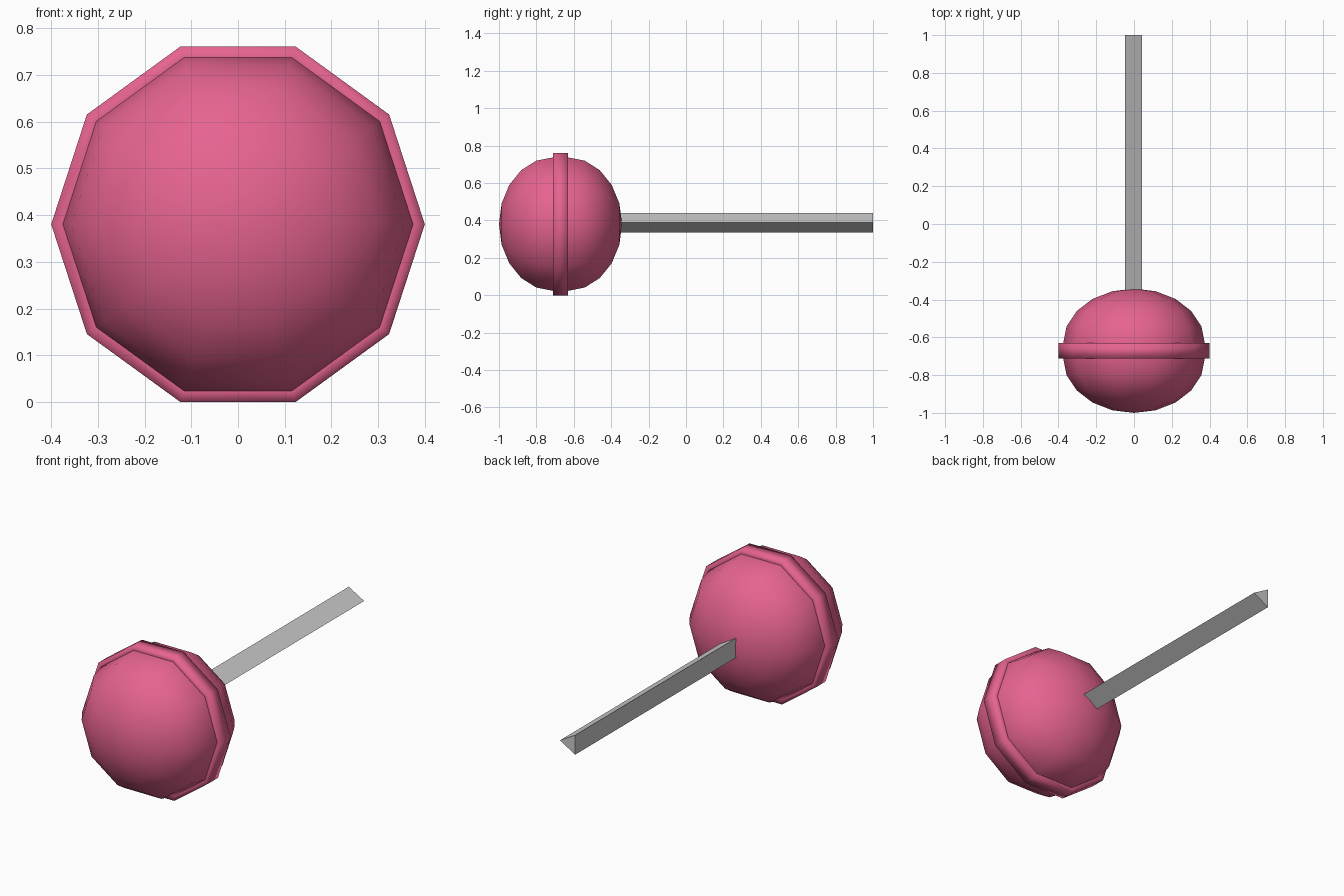
import bpy, bmesh
from math import sin, cos, pi, radians
from mathutils import Vector

if "Cube" in bpy.data.objects:
    bpy.data.objects.remove(bpy.data.objects["Cube"])

SIDES = 10
CENTRE = Vector((0, -0.671, 0.3804))

pink = bpy.data.materials.new("candy_pink")
pink.diffuse_color = (0.79, 0.125, 0.28, 1)
pink.use_nodes = True
pink.node_tree.nodes["Principled BSDF"].inputs["Base Color"].default_value = pink.diffuse_color


def lathe(name, profile, centre, sides, material=None, smooth=True):
    """Turn (radius, y) points around the y axis; radius 0 makes a pole."""
    bm = bmesh.new()
    rings = []
    for r, y in profile:
        n = 1 if r < 1e-6 else sides
        rings.append([bm.verts.new(centre + Vector((r * cos(2 * pi * i / sides), y,
                                                    r * sin(2 * pi * i / sides))))
                      for i in range(n)])
    for a, b in zip(rings, rings[1:]):
        for i in range(sides):
            j = (i + 1) % sides
            if len(a) == 1:
                bm.faces.new((a[0], b[i], b[j]))
            elif len(b) == 1:
                bm.faces.new((a[i], a[j], b[0]))
            else:
                bm.faces.new((a[i], a[j], b[j], b[i]))
    # cap open ends of a solid stick
    if not smooth:
        bm.faces.new(rings[0])
        bm.faces.new(rings[-1])
    bmesh.ops.recalc_face_normals(bm, faces=bm.faces)
    for f in bm.faces:
        f.smooth = smooth
    mesh = bpy.data.meshes.new(name)
    bm.to_mesh(mesh)
    bm.free()
    if material:
        mesh.materials.append(material)
    obj = bpy.data.objects.new(name, mesh)
    bpy.context.collection.objects.link(obj)
    return obj


# candy ball: two half domes joined by a short straight section under the band
dome = [(0.375 * sin(radians(18 * k)), 0.04 + 0.289 * cos(radians(18 * k))) for k in range(6)]
lathe("candy_ball", [(r, -y) for r, y in dome] + dome[::-1], CENTRE, SIDES, pink)

# raised band around the middle
band = [(0.375, -0.04), (0.40, -0.04), (0.40, 0.04), (0.375, 0.04)]
lathe("candy_band", band, CENTRE, SIDES, pink)

# three-sided stick, set into the ball
lathe("stick", [(0.06, -0.55), (0.06, 1.0)], Vector((-0.018, 0, 0.388)), 3, smooth=False)
